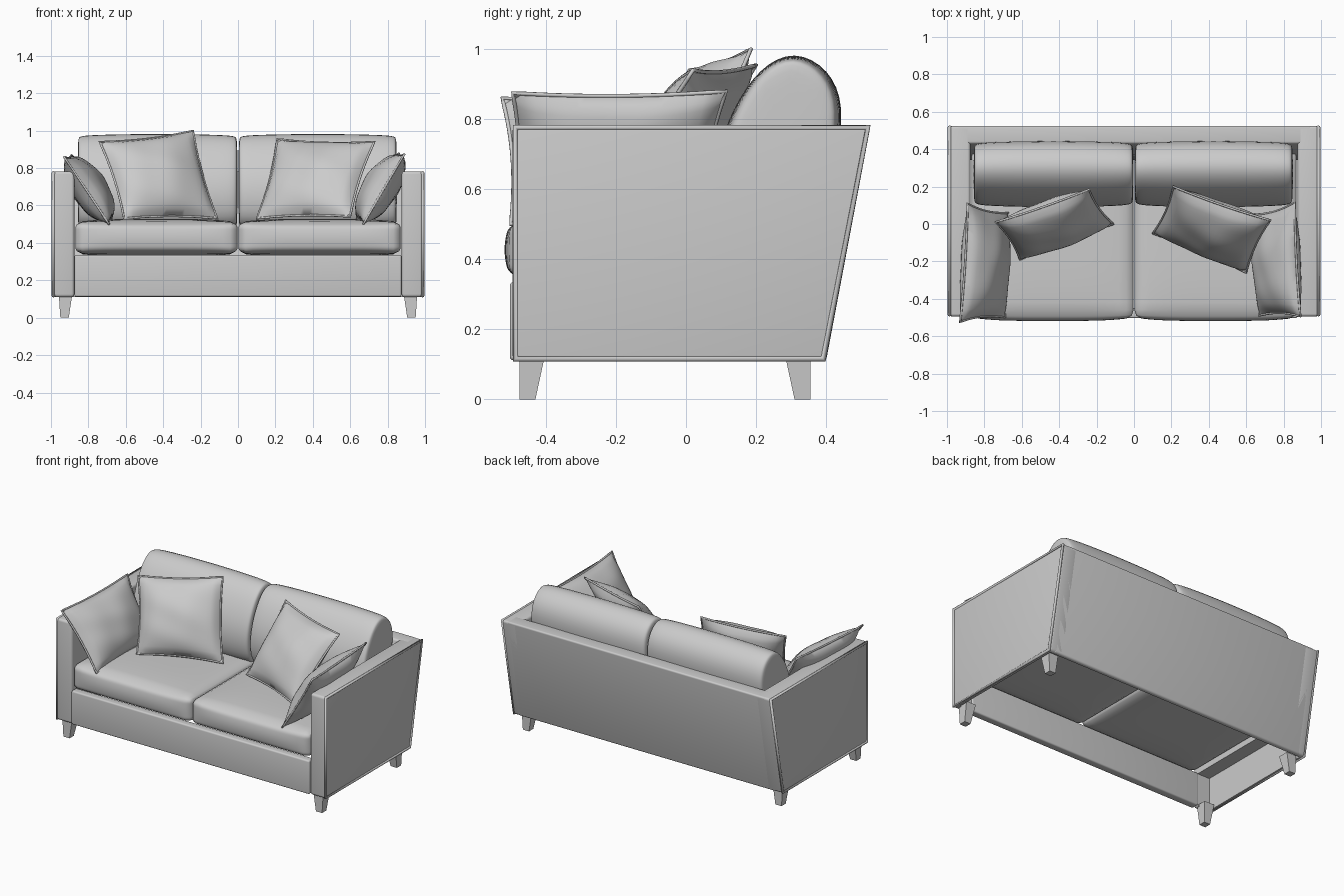
import bpy, bmesh, math
from mathutils import Vector

default = bpy.data.objects.get("Cube")
if default:
    bpy.data.objects.remove(default, do_unlink=True)

GREY = (0.6, 0.6, 0.6, 1)
fabric = bpy.data.materials.new("grey_fabric")
fabric.use_nodes = True
fabric.diffuse_color = GREY
fabric.node_tree.nodes["Principled BSDF"].inputs["Base Color"].default_value = GREY


def finish(bm, name, bevel=0, subsurf=0, cut=None, angle=40):
    """Turn a bmesh into a shaded object with its modifiers applied."""
    bmesh.ops.recalc_face_normals(bm, faces=bm.faces)
    mesh = bpy.data.meshes.new(name)
    bm.to_mesh(mesh)
    bm.free()
    ob = bpy.data.objects.new(name, mesh)
    bpy.context.collection.objects.link(ob)
    mesh.materials.append(fabric)
    if bevel:
        m = ob.modifiers.new("bevel", "BEVEL")
        m.width, m.segments = bevel, 4
    if subsurf:
        ob.modifiers.new("subsurf", "SUBSURF").levels = subsurf
        ob.modifiers["subsurf"].render_levels = subsurf
    if cut:
        m = ob.modifiers.new("hollow", "BOOLEAN")
        m.object, m.operation, m.solver = cut, "DIFFERENCE", "EXACT"
    bpy.ops.object.select_all(action="DESELECT")
    ob.select_set(True)
    bpy.context.view_layer.objects.active = ob
    for m in list(ob.modifiers):
        bpy.ops.object.modifier_apply(modifier=m.name)
    bpy.ops.object.shade_smooth_by_angle(angle=math.radians(angle))
    return ob


def prism(name, profile, x0, x1, **kw):
    """Side profile (y, z) extruded from x0 to x1."""
    bm = bmesh.new()
    face = bm.faces.new([bm.verts.new((x0, y, z)) for y, z in profile])
    ext = bmesh.ops.extrude_face_region(bm, geom=[face])["geom"]
    verts = [g for g in ext if isinstance(g, bmesh.types.BMVert)]
    bmesh.ops.translate(bm, verts=verts, vec=(x1 - x0, 0, 0))
    return finish(bm, name, **kw)


def piping(name, points, radius, smooth=False):
    """Closed round cord through the points."""
    cu = bpy.data.curves.new(name, "CURVE")
    cu.dimensions = "3D"
    cu.bevel_depth, cu.bevel_resolution = radius, 2
    sp = cu.splines.new("POLY")
    sp.points.add(len(points) - 1)
    for p, co in zip(sp.points, points):
        p.co = (*co, 1)
    sp.use_cyclic_u = True
    sp.use_smooth = True
    cu.materials.append(fabric)
    bpy.context.collection.objects.link(bpy.data.objects.new(name, cu))


def cushion(name, lo, hi, r, puff):
    """Rounded box whose top, bottom and front swell outwards."""
    lo, hi = Vector(lo), Vector(hi)
    mid, half = (lo + hi) / 2, (hi - lo) / 2
    bm = bmesh.new()
    bmesh.ops.create_cube(bm, size=2)
    bmesh.ops.subdivide_edges(bm, edges=bm.edges[:], cuts=21, use_grid_fill=True)
    for v in bm.verts:
        u = v.co.copy()
        p = Vector([a * h for a, h in zip(u, half)])
        q = Vector([max(-h + r, min(h - r, a)) for a, h in zip(p, half)])
        p = q + (p - q).normalized() * r
        p.z += puff * u.z * (1 - u.x ** 4) * (1 - u.y ** 4)
        p.y += puff * u.y * (1 - u.x ** 4) * (1 - u.z ** 2)
        v.co = mid + p
    return finish(bm, name, angle=60)


def back_cushion(name, x0, x1):
    """Plump leaning profile lofted along x, smaller at both ends."""
    profile = [(.15, .46), (.09, .56), (.085, .70), (.13, .83), (.21, .95),
               (.31, 1.0), (.41, .945), (.455, .84), (.43, .68), (.37, .46)]
    bm = bmesh.new()
    rings = []
    for t, s in ((0, .8), (.012, .9), (.06, .95), (.25, .985), (.5, 1),
                 (.75, .985), (.94, .95), (.988, .9), (1, .8)):
        x = x0 + (x1 - x0) * t
        rings.append([bm.verts.new((x, .27 + (y - .27) * s, .7 + (z - .7) * (s + 1) / 2))
                      for y, z in profile])
    n = len(profile)
    for a, b in zip(rings, rings[1:]):
        for i in range(n):
            bm.faces.new((a[i], a[(i + 1) % n], b[(i + 1) % n], b[i]))
    bm.faces.new(rings[0])
    bm.faces.new(rings[-1])
    finish(bm, name, subsurf=2, angle=60)


def pillow(name, corners, thick, pinch=.06):
    """Pinched pillow hung between four corners, with piping round the seam."""
    a, b, c, d = [Vector(p) for p in corners]
    normal = (c - a).cross(d - b).normalized()

    def place(u, v, h=0):
        s = (1 + u * (1 - pinch * (1 - v * v))) / 2
        t = (1 + v * (1 - pinch * (1 - u * u))) / 2
        return (a * (1 - s) + b * s) * (1 - t) + (d * (1 - s) + c * s) * t + normal * h

    bm = bmesh.new()
    for side in (-1, 1):
        new = bmesh.ops.create_grid(bm, x_segments=20, y_segments=20, size=1)["verts"]
        for vert in new:
            u, v = vert.co.x, vert.co.y
            fall = max(0, (1 - u * u) * (1 - v * v))
            crease = 1 + .06 * math.sin(5 * u + 3 * v) * math.cos(4 * v - 2 * u)
            vert.co = place(u, v, side * thick / 2 * fall ** .55 * crease)
    bmesh.ops.remove_doubles(bm, verts=bm.verts[:], dist=.0005)
    finish(bm, name, angle=60)
    k = [i / 8 - 1 for i in range(16)]
    seam = [place(t, -1) for t in k] + [place(1, t) for t in k]
    seam += [place(-t, 1) for t in k] + [place(-1, -t) for t in k]
    piping(name + "_piping", seam, .006)


# Helper that hollows the underside of the frame
hollow = prism("underside_cutter", [(-.455, 0), (.355, 0), (.42, .33), (-.455, .33)], -.965, .965)
hollow.hide_render = True

# Frame: arms, sloping back, front rail
arm_side = [(-.495, .11), (.40, .11), (.527, .783), (-.495, .783)]
for side, label in ((1, "left"), (-1, "right")):
    prism(label + "_arm", arm_side, side * .875, side * .988, bevel=.016, cut=hollow)
    outline = [(side * .986, y + (.008 if y < 0 else -.008), z + (.006 if z < .5 else -.006))
               for y, z in arm_side]
    piping(label + "_arm_piping", outline, .01)
prism("back_panel", [(.30, .11), (.40, .11), (.527, .783), (.43, .783)],
      -.95, .95, bevel=.012, cut=hollow)
prism("front_rail", [(-.503, .112), (-.45, .112), (-.45, .335), (-.503, .335)],
      -.874, .874, bevel=.01)
bpy.data.objects.remove(hollow, do_unlink=True)

# Tapered legs, straight on the outer faces
for side, label in ((1, "left"), (-1, "right")):
    for outer, inward, end in ((-.475, 1, "front"), (.355, -1, "rear")):
        bm = bmesh.new()
        rings = []
        for z, w, x in ((0, .045, .95), (.125, .072, .958)):
            rings.append([bm.verts.new((side * (x - i * w), outer + inward * j * w, z))
                          for i, j in ((0, 0), (1, 0), (1, 1), (0, 1))])
        for i in range(4):
            j = (i + 1) % 4
            bm.faces.new((rings[0][i], rings[0][j], rings[1][j], rings[1][i]))
        bm.faces.new(rings[0])
        bm.faces.new(rings[1])
        finish(bm, f"{end}_{label}_leg")

# Seat and back cushions
for x0, x1, label in ((.002, .87, "left"), (-.87, -.002, "right")):
    cushion(label + "_seat_cushion", (x0, -.5, .345), (x1, .40, .51), .035, .018)
back_cushion("left_back_cushion", .002, .85)
back_cushion("right_back_cushion", -.858, -.002)

# Loose pillows, each given by its four corners
pillow("right_back_pillow", [(-.61, -.19, .53), (-.11, 0, .53),
                             (-.24, .185, 1.0), (-.74, .01, .94)], .2)
pillow("left_back_pillow", [(.10, -.05, .53), (.60, -.26, .54),
                            (.73, .02, .94), (.21, .2, .955)], .2)
pillow("right_arm_pillow", [(-.69, -.5, .50), (-.67, .06, .52),
                            (-.89, .11, .87), (-.93, -.525, .86)], .19)
pillow("left_arm_pillow", [(.67, -.49, .50), (.63, .05, .52),
                           (.86, .115, .88), (.89, -.495, .875)], .19)
